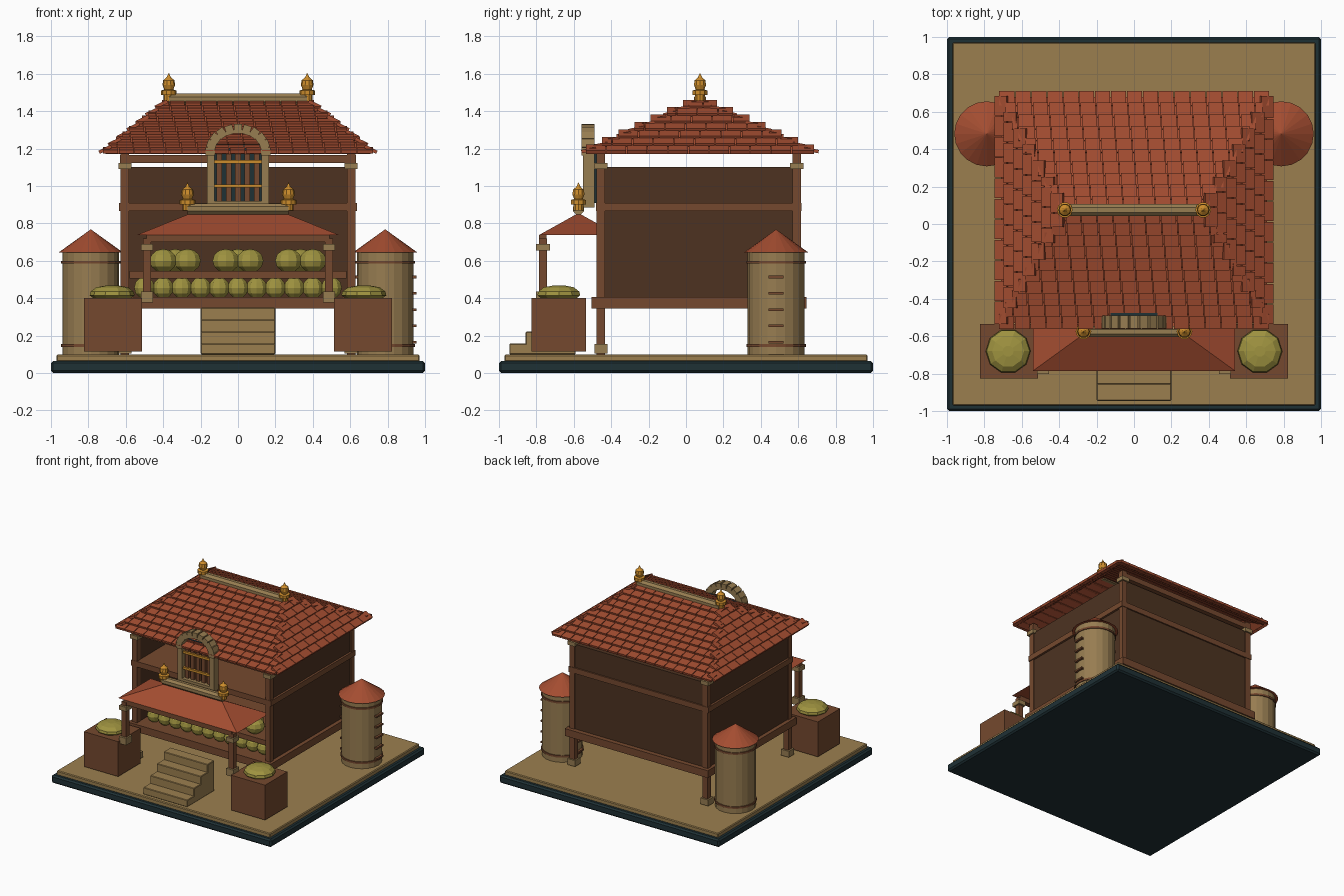
import bpy, bmesh, math
from mathutils import Matrix, Vector

if "Cube" in bpy.data.objects:
    bpy.data.objects.remove(bpy.data.objects["Cube"])


def material(name, r, g, b):
    col = [(c / 255) ** 2.2 for c in (r, g, b)] + [1]
    m = bpy.data.materials.new(name)
    m.use_nodes = True
    m.diffuse_color = col
    m.node_tree.nodes["Principled BSDF"].inputs["Base Color"].default_value = col
    return m


SLATE = material("dark slate", 36, 52, 56)
SAND = material("sand", 154, 126, 80)
STONE = material("tan stone", 150, 124, 82)
WOOD = material("brown wood", 116, 74, 50)
WALL = material("dark wood", 78, 54, 38)
ROOF = material("terracotta", 162, 78, 52)
GOLD = material("gold", 204, 140, 48)
GRAIN = material("olive grain", 158, 146, 66)


def finish(bm, name, mat, bevel=0):
    bmesh.ops.recalc_face_normals(bm, faces=bm.faces)
    me = bpy.data.meshes.new(name)
    bm.to_mesh(me)
    bm.free()
    ob = bpy.data.objects.new(name, me)
    bpy.context.collection.objects.link(ob)
    me.materials.append(mat)
    if bevel:
        mod = ob.modifiers.new("bevel", "BEVEL")
        mod.width, mod.segments = bevel, 1
    return ob


def add_box(bm, x, y, z):
    """Box from three (low, high) ranges."""
    mid = Vector([(a + b) / 2 for a, b in (x, y, z)])
    size = [abs(b - a) for a, b in (x, y, z)]
    bmesh.ops.create_cube(bm, size=1, matrix=Matrix.Translation(mid) @ Matrix.Diagonal((*size, 1)))


def boxes(name, mat, *ranges, bevel=0):
    bm = bmesh.new()
    for r in ranges:
        add_box(bm, *r)
    return finish(bm, name, mat, bevel)


def around(c, w):
    return (c - w / 2, c + w / 2)


def lathe(name, mat, x, y, profile, n):
    """Turned solid from (radius, height) points."""
    bm = bmesh.new()
    rings = []
    for r, z in profile:
        rings.append([bm.verts.new((x + r * math.cos(math.tau * i / n), y + r * math.sin(math.tau * i / n), z))
                      for i in range(n)])
    for a, b in zip(rings, rings[1:]):
        for i in range(n):
            bm.faces.new((a[i], a[(i + 1) % n], b[(i + 1) % n], b[i]))
    bm.faces.new(rings[0])
    bm.faces.new(rings[-1])
    bmesh.ops.remove_doubles(bm, verts=bm.verts, dist=0.0001)
    return finish(bm, name, mat)


def rod_x(name, mat, half, y, z, r):
    bm = bmesh.new()
    turn = Matrix.Rotation(math.pi / 2, 4, "Y") @ Matrix.Rotation(math.pi / 8, 4, "Z")
    bmesh.ops.create_cone(bm, cap_ends=True, segments=8, radius1=r, radius2=r, depth=2 * half,
                          matrix=Matrix.Translation((0, y, z)) @ turn)
    return finish(bm, name, mat)


def balls(name, mat, spots, r, squash=1.0):
    bm = bmesh.new()
    for p in spots:
        bmesh.ops.create_uvsphere(bm, u_segments=10, v_segments=6, radius=r,
                                  matrix=Matrix.Translation(p) @ Matrix.Diagonal((1, 1, squash, 1)))
    return finish(bm, name, mat)


def hip(name, mat, w0, w1, cy, depth, z0, z1, closed):
    """Hipped roof surface with a ridge along x."""
    bm = bmesh.new()
    a, b, c, d = [bm.verts.new((sx * w0, cy + sy * depth, z0)) for sx, sy in ((-1, -1), (1, -1), (1, 1), (-1, 1))]
    l, r = [bm.verts.new((sx * w1, cy, z1)) for sx in (-1, 1)]
    for f in ((a, b, r, l), (b, c, r), (c, d, l, r), (d, a, l)):
        bm.faces.new(f)
    if closed:
        bm.faces.new((d, c, b, a))
    return finish(bm, name, mat)


def finial(name, x, y, z):
    lathe(name, GOLD, x, y, [(0.028, z - 0.03), (0.028, z), (0.042, z), (0.042, z + 0.025), (0.024, z + 0.03),
                             (0.034, z + 0.055), (0.03, z + 0.08), (0.012, z + 0.095), (0, z + 0.12)], 10)


# Ground
boxes("base_slab", SLATE, ((-1, 1), (-1, 1), (0, 0.065)), bevel=0.012)
boxes("sand_yard", SAND, ((-0.97, 0.97), (-0.97, 0.97), (0.06, 0.098)), bevel=0.006)

# House: floors, three walls, open front
FY, BY, PX = -0.455, 0.592, 0.605
boxes("floor_slab", WOOD, ((-0.65, 0.65), (-0.505, 0.645), (0.345, 0.405)))
boxes("upper_floor", WOOD, ((-0.635, 0.635), (-0.48, 0.618), (0.865, 0.91)))
boxes("walls", WALL, ((-0.61, 0.61), (0.575, 0.607), (0.4, 1.1)),
      *[((s * 0.585, s * 0.618), (-0.435, 0.605), (0.4, 1.1)) for s in (-1, 1)])
corners = [(sx * PX, y) for sx in (-1, 1) for y in (FY, BY)]
boxes("house_posts", WOOD, *[(around(x, 0.045), around(y, 0.045), (0.1, 1.18)) for x, y in corners])
boxes("post_feet", STONE, *[(around(x, 0.07), around(y, 0.07), (0.105, 0.155)) for x, y in corners])
boxes("post_caps", STONE, *[(around(x, 0.07), around(y, 0.07), (1.09, 1.122)) for x, y in corners])
boxes("eave_beams", WOOD, *[((-0.63, 0.63), around(y, 0.045), (1.122, 1.165)) for y in (FY, BY)])

# Main roof
RY, Z0, Z1, RUN, W0, W1 = 0.075, 1.165, 1.445, 0.625, 0.73, 0.38
hip("roof_underlay", ROOF, W0 - 0.02, W1, RY, RUN - 0.02, Z0 + 0.005, Z1, False)


def tile_slope(name, out, d0, d1, w0, w1, rows, tile):
    bm = bmesh.new()
    out = Vector(out)
    u = Vector((-out.y, out.x, 0))
    up = out * (d1 - d0) + Vector((0, 0, Z1 - Z0))
    step = up.length / rows
    s = up.normalized()
    n = u.cross(s).normalized()
    if n.z < 0:
        n = -n
    s2 = (s - 0.22 * n).normalized()
    n2 = (n + 0.22 * s).normalized()
    start = Vector((0, RY, Z0)) + out * d0
    for i in range(rows):
        half = w0 + (w1 - w0) * (i + 0.15) / rows
        edges = [-half]
        x = -half + tile * (0.5 if i % 2 else 1)
        while x < half - tile * 0.3:
            edges.append(x)
            x += tile
        edges.append(half)
        mid = start + s * step * (i + 0.55) + n * 0.012
        for a, b in zip(edges, edges[1:]):
            m = Matrix((u * (b - a - 0.005), s2 * step * 1.15, n2 * 0.018)).transposed().to_4x4()
            m.translation = mid + u * (a + b) / 2
            bmesh.ops.create_cube(bm, size=1, matrix=m)
    finish(bm, name, ROOF)


for label, s in (("front", -1), ("back", 1)):
    tile_slope(label + "_roof_tiles", (0, s, 0), RUN, 0, W0, W1, 10, 0.085)
for label, s in (("left", 1), ("right", -1)):
    tile_slope(label + "_roof_tiles", (s, 0, 0), W0, W1, RUN, 0.02, 7, 0.11)
rod_x("roof_ridge", STONE, 0.37, RY, 1.462, 0.034)

# Porch roof, posts and beam
PY = -0.575
hip("porch_roof", ROOF, 0.54, 0.25, PY, 0.21, 0.738, 0.855, True)
rod_x("porch_ridge", STONE, 0.27, PY, 0.877, 0.032)
boxes("porch_beam", WOOD, ((-0.49, 0.49), around(-0.765, 0.04), (0.7, 0.738)))
boxes("porch_posts", WOOD, *[(around(s * 0.487, 0.042), around(-0.765, 0.042), (0.4, 0.72)) for s in (-1, 1)])
for part, z in (("feet", (0.378, 0.435)), ("caps", (0.655, 0.69))):
    boxes("porch_post_" + part, STONE, *[(around(s * 0.487, 0.065), around(-0.765, 0.075), z) for s in (-1, 1)])

for label, s in (("left", 1), ("right", -1)):
    finial(label + "_roof_finial", s * 0.37, RY, 1.485)
    finial(label + "_porch_finial", s * 0.27, PY, 0.9)

# Arched window
boxes("window_back", SLATE, ((-0.125, 0.125), (-0.49, -0.472), (0.91, 1.225)))
boxes("window_frame", STONE, ((-0.165, 0.165), (-0.55, -0.49), (0.885, 0.92)),
      *[((s * 0.125, s * 0.165), (-0.55, -0.49), (0.9, 1.2)) for s in (-1, 1)])
boxes("window_bars", WOOD, *[(around(i * 0.05, 0.03), (-0.522, -0.492), (0.91, 1.17)) for i in range(-2, 3)])
boxes("window_rails", GOLD, *[((-0.125, 0.125), (-0.535, -0.515), around(z, 0.018)) for z in (1.0, 1.13)])
arch = bmesh.new()
for i in range(11):
    t = math.pi * i / 10
    spot = Matrix.Translation((0.148 * math.cos(t), -0.525, 1.185 + 0.12 * math.sin(t)))
    bmesh.ops.create_cube(arch, size=1, matrix=spot @ Matrix.Rotation(-t, 4, "Y") @ Matrix.Diagonal((0.05, 0.07, 0.043, 1)))
finish(arch, "window_arch", STONE)

# Shop goods
boxes("shop_shelf", WOOD, ((-0.58, 0.58), (-0.43, -0.22), (0.505, 0.545)))
balls("shelf_sacks", GRAIN, [(c + dx, y, 0.6) for c in (-0.335, 0, 0.335)
                             for dx, y in ((-0.065, -0.35), (0.065, -0.35), (0, -0.27))], 0.075, 0.85)
balls("floor_sacks", GRAIN, [(-0.5 + i / 10, -0.37, 0.455) for i in range(11)], 0.058)

# Steps
boxes("front_steps", SAND, *[((-0.2, 0.2), (-0.945 + i * 0.088, -0.59), (0.1, 0.157 + i * 0.064)) for i in range(4)],
      bevel=0.004)

# Crates with grain heaps, and silos
for label, s in (("left", 1), ("right", -1)):
    boxes(label + "_crate", WOOD, (around(s * 0.668, 0.312), (-0.825, -0.535), (0.115, 0.402)))
    lathe(label + "_grain_heap", GRAIN, s * 0.673, -0.68,
          [(0.1, 0.4), (0.12, 0.415), (0.115, 0.435), (0.085, 0.458), (0.03, 0.468)], 10)
    cx, cy = s * 0.787, 0.482
    lathe(label + "_silo", STONE, cx, cy, [(0.152, 0.098), (0.152, 0.65)], 20)
    for i, z in enumerate((0.148, 0.592)):
        lathe(f"{label}_silo_band_{i}", WOOD, cx, cy, [(0.159, z - 0.008), (0.159, z + 0.008)], 20)
    lathe(label + "_silo_roof", ROOF, cx, cy, [(0.174, 0.643), (0, 0.768)], 20)
boxes("silo_rungs", WOOD, *[((0.618, 0.955), around(0.482, 0.08), around(0.165 + i * 0.087, 0.014)) for i in range(5)])
